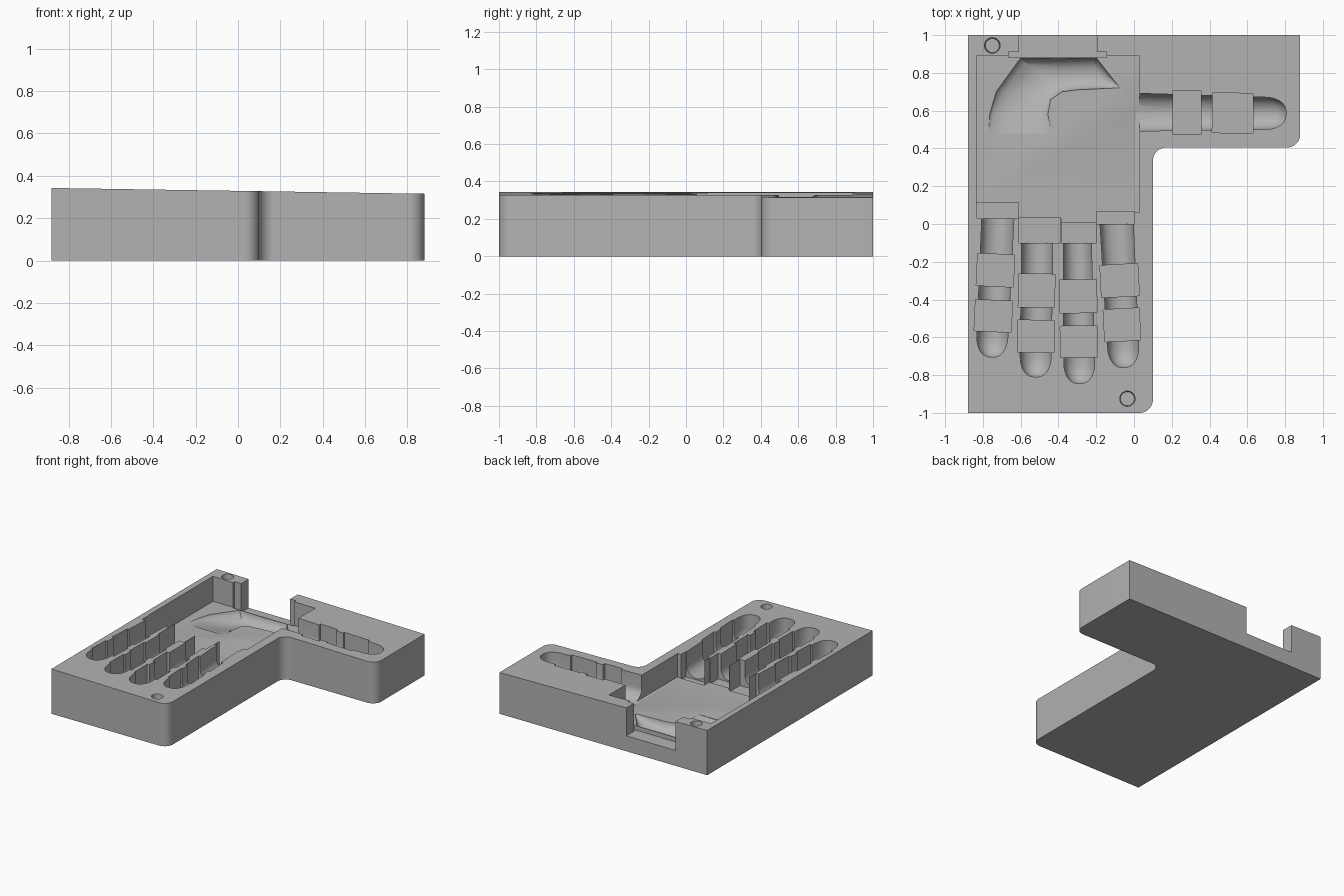
import bpy, bmesh, math
from mathutils import Vector

cube = bpy.data.objects.get("Cube")
if cube:
    bpy.data.objects.remove(cube)

grey = bpy.data.materials.new("mould_grey")
grey.use_nodes = True
colour = (0.45, 0.45, 0.45, 1)
grey.diffuse_color = colour
grey.node_tree.nodes["Principled BSDF"].inputs["Base Color"].default_value = colour

PALM_Z = 0.15    # palm floor
JOINT_Z = 0.13   # flat joint pockets
FINGER_Z = 0.145  # bottom of the round finger channels
OPEN_Z = 0.5     # cutters rise clear of the block


def loft(name, rings):
    """Closed solid through matching rings of points."""
    bm = bmesh.new()
    loops = [[bm.verts.new(p) for p in ring] for ring in rings]
    n = len(loops[0])
    for a, b in zip(loops, loops[1:]):
        for i in range(n):
            j = (i + 1) % n
            bm.faces.new((a[i], a[j], b[j], b[i]))
    bm.faces.new(loops[0])
    bm.faces.new(loops[-1])
    bmesh.ops.recalc_face_normals(bm, faces=bm.faces)
    mesh = bpy.data.meshes.new(name)
    bm.to_mesh(mesh)
    bm.free()
    mesh.materials.append(grey)
    ob = bpy.data.objects.new(name, mesh)
    bpy.context.collection.objects.link(ob)
    return ob


def prism(name, outline, z0, z1=OPEN_Z):
    return loft(name, [[(x, y, z) for x, y in outline] for z in (z0, z1)])


def box(name, x0, x1, y0, y1, z0):
    return prism(name, [(x0, y0), (x1, y0), (x1, y1), (x0, y1)], z0)


def arc(cx, cy, r, start, end, n=10):
    return [(cx + r * math.cos(math.radians(start + (end - start) * i / n)),
             cy + r * math.sin(math.radians(start + (end - start) * i / n)))
            for i in range(n + 1)]


def trough(name, stations, spring, n=16):
    """Round-bottomed channel; each station is left edge, right edge, bottom."""
    rings = []
    for left, right, bottom in stations:
        a, b = Vector(left), Vector(right)
        mid, half = (a + b) / 2, (b - a) / 2
        ring = [(*a, OPEN_Z)]
        for i in range(n + 1):
            t = math.pi * i / n
            ring.append((*(mid - half * math.cos(t)),
                         spring - (spring - bottom) * math.sin(t)))
        ring.append((*b, OPEN_Z))
        rings.append(ring)
    return loft(name, rings)


cutters = []


def digit(name, start, end, w0, w1, joints):
    """Finger channel with a rounded tip and flat joint pockets."""
    s, e = Vector(start), Vector(end)
    along = (e - s).normalized()
    side = Vector((-along.y, along.x))
    tip, spring = 0.11, FINGER_Z + 0.08
    base = e - along * tip
    stations = [(s - side * w0, s + side * w0, FINGER_Z)]
    for i in range(9):
        t = math.radians(85 * i / 8)
        c = math.cos(t) ** 0.8
        p = base + along * tip * math.sin(t)
        stations.append((p - side * w1 * c, p + side * w1 * c,
                         spring - (spring - FINGER_Z) * c))
    cutters.append(trough(name, stations, spring))
    length = (e - s).length
    for k, (d0, d1, half) in enumerate(joints):
        corners = [s + along * d + side * h for d, h in
                   ((d0, -half), (d1, -half), (d1, half), (d0, half))]
        cutters.append(prism(f"{name}_joint_{k}", [tuple(c) for c in corners], JOINT_Z))


# L-shaped block with rounded corners and a gently sloping top
outline = [(-0.88, 1), (-0.88, -1)] + arc(0.03, -0.93, 0.07, -90, 0)
outline += arc(0.17, 0.335, 0.07, 180, 90) + arc(0.81, 0.475, 0.07, -90, 0) + [(0.88, 1)]
block = loft("mould_block", [[(x, y, 0) for x, y in outline],
                             [(x, y, 0.329 - 0.0155 * x) for x, y in outline]])

# Palm recess with stepped knuckle edge
cutters.append(prism("palm_recess", [
    (-0.835, 0.89), (-0.835, 0.11), (-0.61, 0.11), (-0.61, 0.03), (-0.385, 0.03),
    (-0.385, 0), (-0.2, 0), (-0.2, 0.06), (0.03, 0.06), (0.03, 0.89)], PALM_Z))
for k, edges in enumerate([(-0.832, -0.612, 0.03, 0.115), (-0.608, -0.388, -0.1, 0.035),
                           (-0.383, -0.202, -0.1, 0.005), (-0.198, 0.002, 0, 0.065)]):
    cutters.append(box(f"knuckle_pocket_{k}", *edges, JOINT_Z + 0.005))

# Hollow for the heel of the hand
cutters.append(trough("heel_hollow", [
    ((-0.77, 0.48), (-0.43, 0.48), 0.147), ((-0.765, 0.58), (-0.455, 0.58), 0.12),
    ((-0.73, 0.70), (-0.44, 0.66), 0.095), ((-0.60, 0.88), (-0.38, 0.70), 0.08),
    ((-0.40, 0.875), (-0.30, 0.71), 0.08), ((-0.20, 0.88), (-0.20, 0.715), 0.095),
    ((-0.09, 0.74), (-0.08, 0.72), 0.14)], PALM_Z + 0.002))

# Wrist opening and its plate groove
cutters.append(box("wrist_opening", -0.61, -0.195, 0.885, 1.1, 0.118))
cutters.append(box("wrist_groove", -0.665, -0.145, 0.882, 0.91, 0.116))

# Four fingers and the thumb
digit("outer_finger", (-0.72, 0.05), (-0.755, -0.705), 0.085, 0.082,
      [(0.21, 0.38), (0.455, 0.62, 0.098)] and [(0.21, 0.38, 0.098), (0.455, 0.62, 0.098)])
digit("ring_finger", (-0.512, -0.08), (-0.522, -0.81), 0.082, 0.082,
      [(0.185, 0.36, 0.096), (0.43, 0.60, 0.096)])
digit("middle_finger", (-0.3, -0.08), (-0.288, -0.845), 0.073, 0.082,
      [(0.215, 0.39, 0.098), (0.46, 0.625, 0.098)])
digit("index_finger", (-0.093, 0.02), (-0.052, -0.76), 0.088, 0.082,
      [(0.235, 0.405, 0.1), (0.47, 0.64, 0.095)])
digit("thumb", (0.01, 0.592), (0.805, 0.585), 0.1, 0.085,
      [(0.195, 0.345, 0.115), (0.405, 0.62, 0.105)])

# Two shallow registration holes
for k, (x, y) in enumerate([(-0.75, 0.945), (-0.035, -0.925)]):
    cutters.append(loft(f"peg_hole_{k}", [arc(x, y, r, 0, 345, 23) and
                                          [(px, py, z) for px, py in arc(x, y, r, 0, 345, 23)]
                                          for r, z in ((0.037, 0.28), (0.046, 0.4))]))

# Carve the block, then drop the cutters
for cutter in cutters:
    mod = block.modifiers.new(cutter.name, "BOOLEAN")
    mod.operation = "DIFFERENCE"
    mod.solver = "EXACT"
    mod.object = cutter
    cutter.hide_render = True
bpy.context.view_layer.update()
carved = bpy.data.meshes.new_from_object(
    block.evaluated_get(bpy.context.evaluated_depsgraph_get()))
block.modifiers.clear()
block.data = carved
for cutter in cutters:
    bpy.data.objects.remove(cutter)

bpy.ops.object.select_all(action="DESELECT")
block.select_set(True)
bpy.context.view_layer.objects.active = block
bpy.ops.object.shade_smooth_by_angle(angle=math.radians(30))
